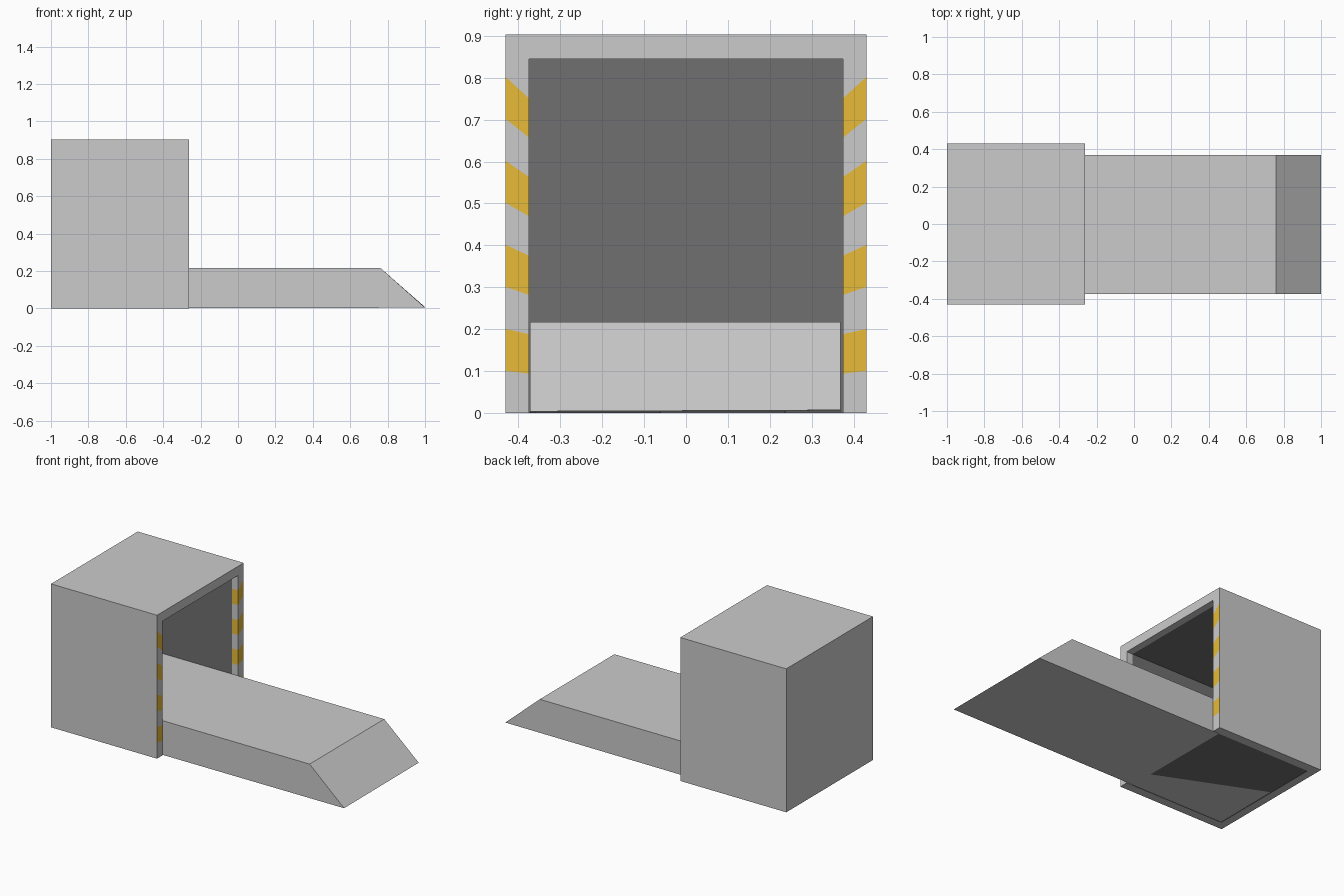
import bpy, bmesh

if "Cube" in bpy.data.objects:
    bpy.data.objects.remove(bpy.data.objects["Cube"])

X0, XF, H, W = -1.0, -0.262, 0.903, 0.431      # outer shell: back, front, height, half width
XB, XJ, HI, WI = -0.95, -0.305, 0.845, 0.375   # cavity: back, jamb end, height, half width
N = 9                                          # bands along each door post


def material(name, rgb):
    m = bpy.data.materials.new(name)
    m.diffuse_color = (*rgb, 1)
    m.use_nodes = True
    m.node_tree.nodes["Principled BSDF"].inputs["Base Color"].default_value = m.diffuse_color
    return m


yellow = material("hazard_yellow", (0.8, 0.5, 0.04))
dark = material("dark_interior", (0.16, 0.16, 0.16))


def build(name, polys, mats, recalc=True):
    bm = bmesh.new()
    for pts, mat in polys:
        bm.faces.new([bm.verts.new(p) for p in pts]).material_index = mat
    bmesh.ops.remove_doubles(bm, verts=bm.verts[:], dist=1e-5)
    if recalc:
        bmesh.ops.recalc_face_normals(bm, faces=bm.faces[:])
    me = bpy.data.meshes.new(name)
    bm.to_mesh(me)
    bm.free()
    for m in mats:
        me.materials.append(m)
    ob = bpy.data.objects.new(name, me)
    bpy.context.collection.objects.link(ob)
    return ob


# Housing: hollow box open at the front, with striped posts and a dark cavity
GREY, STRIPE, DARK = 0, 1, 2
polys = []
zo = [H * i / N for i in range(N + 1)]
zi = [HI * i / N for i in range(N + 1)]
for s in (-1, 1):
    o, n = s * W, s * WI
    # outer wall and inner wall share the band points of the post
    polys.append(([(X0, o, H), (X0, o, 0)] + [(XF, o, z) for z in zo], GREY))
    polys.append(([(XB, n, HI), (XB, n, 0)] + [(XJ, n, z) for z in zi], DARK))
    # post front and jamb bands
    for i in range(N):
        m = STRIPE if i % 2 else GREY
        polys.append(([(XF, o, zo[i]), (XF, o, zo[i + 1]),
                       (XF, n, zi[i + 1]), (XF, n, zi[i])], m))
        polys.append(([(XF, n, zi[i]), (XF, n, zi[i + 1]),
                       (XJ, n, zi[i + 1]), (XJ, n, zi[i])], m))
    # bottom rim along the side
    polys.append(([(X0, o, 0), (XF, o, 0), (XF, n, 0), (XJ, n, 0), (XB, n, 0)], GREY))


def across(a, b, wa, wb, mat):
    polys.append(([(a[0], -wa, a[1]), (a[0], wa, a[1]),
                   (b[0], wb, b[1]), (b[0], -wb, b[1])], mat))


across((X0, 0), (X0, H), W, W, GREY)        # back
across((X0, H), (XF, H), W, W, GREY)        # roof
across((XF, H), (XF, HI), W, WI, GREY)      # lintel front
across((XF, HI), (XJ, HI), WI, WI, GREY)    # lintel underside
across((XJ, HI), (XB, HI), WI, WI, DARK)    # ceiling
across((XB, HI), (XB, 0), WI, WI, DARK)     # inner back wall
across((XB, 0), (X0, 0), WI, W, GREY)       # bottom rim at the back
build("housing", polys, [None, yellow, dark])

# Thin dark floor of the cavity
FZ = 0.002
build("cavity_floor", [([(XB, -WI, FZ), (XB, WI, FZ), (XJ, WI, FZ), (XJ, -WI, FZ)], 0)],
      [dark], recalc=False).data.flip_normals()


# Ramp: sloped-end slab running into the housing, its underside very slightly tilted
def under(x, y):
    return FZ + 0.004 * (y + 0.22 + 0.434 * (x + 0.305))


profile = [(-0.945, 0), (1.0, 0), (0.76, 0.217), (-0.945, 0.217)]
rings = []
for y in (-0.373, 0.369):
    rings.append([(x, y, z if z else under(x, y)) for x, z in profile])
a, b = rings
ramp = [(a, 0), (b, 0)]
for i in range(4):
    j = (i + 1) % 4
    ramp.append(([a[i], a[j], b[j], b[i]], 0))
build("ramp", ramp, [])
